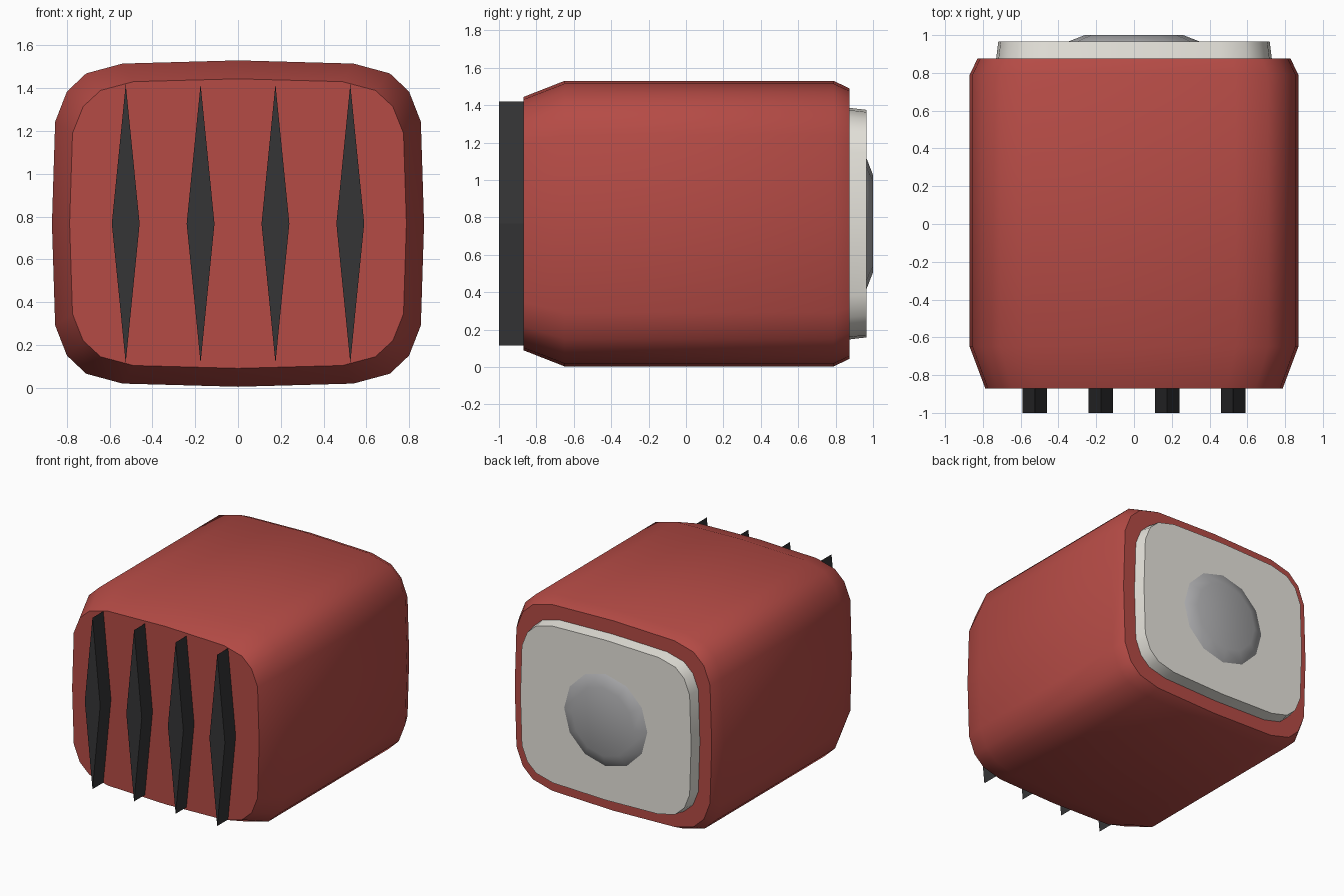
import bpy, bmesh, math

if "Cube" in bpy.data.objects:
    bpy.data.objects.remove(bpy.data.objects["Cube"])

CZ = 0.767  # height of the centre line


def material(name, rgb):
    m = bpy.data.materials.new(name)
    m.diffuse_color = (*rgb, 1)
    m.use_nodes = True
    m.node_tree.nodes["Principled BSDF"].inputs["Base Color"].default_value = m.diffuse_color
    return m


RED = material("red_shell", (0.46, 0.07, 0.06))
DARK = material("dark_fin", (0.035, 0.035, 0.037))
CREAM = material("cream_panel", (0.80, 0.78, 0.72))
GREY = material("grey_button", (0.40, 0.40, 0.41))


def loft(name, profile, sections, mat, angle, x=0):
    """Sweep an x/z outline along y; sections are (y, x scale, z scale)."""
    bm = bmesh.new()
    rings = [[bm.verts.new((x + px * sx, y, CZ + pz * sz)) for px, pz in profile]
             for y, sx, sz in sections]
    n = len(profile)
    for a, b in zip(rings, rings[1:]):
        for i in range(n):
            j = (i + 1) % n
            bm.faces.new((a[i], a[j], b[j], b[i]))
    bm.faces.new(rings[0])
    bm.faces.new(rings[-1])
    bmesh.ops.recalc_face_normals(bm, faces=bm.faces)
    me = bpy.data.meshes.new(name)
    bm.to_mesh(me)
    bm.free()
    me.materials.append(mat)
    ob = bpy.data.objects.new(name, me)
    bpy.context.collection.objects.link(ob)
    bpy.ops.object.select_all(action='DESELECT')
    ob.select_set(True)
    bpy.context.view_layer.objects.active = ob
    if angle:
        bpy.ops.object.shade_smooth_by_angle(angle=math.radians(angle))
    return ob


# Rounded square outline, one quarter mirrored round
quarter = [(0.87, 0), (0.855, 0.476), (0.80, 0.617), (0.71, 0.702), (0.54, 0.748), (0, 0.763)]
half = quarter + [(-px, pz) for px, pz in quarter[-2::-1]]
outline = half + [(px, -pz) for px, pz in half[-2:0:-1]]

# Main body with chamfered ends
loft("body", outline, [(-0.87, 0.905, 0.887), (-0.65, 1, 1), (0.79, 1, 1), (0.875, 0.953, 0.947)],
     RED, 35)

# Back panel
loft("back_panel", outline, [(0.865, 0.84, 0.813), (0.965, 0.826, 0.797)], CREAM, 35)

# Low button on the back panel
circle = [(math.cos(math.tau * i / 12), math.sin(math.tau * i / 12)) for i in range(12)]
loft("back_button", circle, [(0.955, 0.36, 0.36), (0.965, 0.35, 0.35), (1.0, 0.26, 0.26)], GREY, 80)

# Four diamond fins on the front
diamond = [(0.065, 0), (0, 0.652), (-0.065, 0), (0, -0.652)]
for i in range(4):
    loft(f"front_fin_{i + 1}", diamond, [(-1.0, 1, 1), (-0.865, 1, 1)], DARK, 0, x=-0.525 + 0.35 * i)
